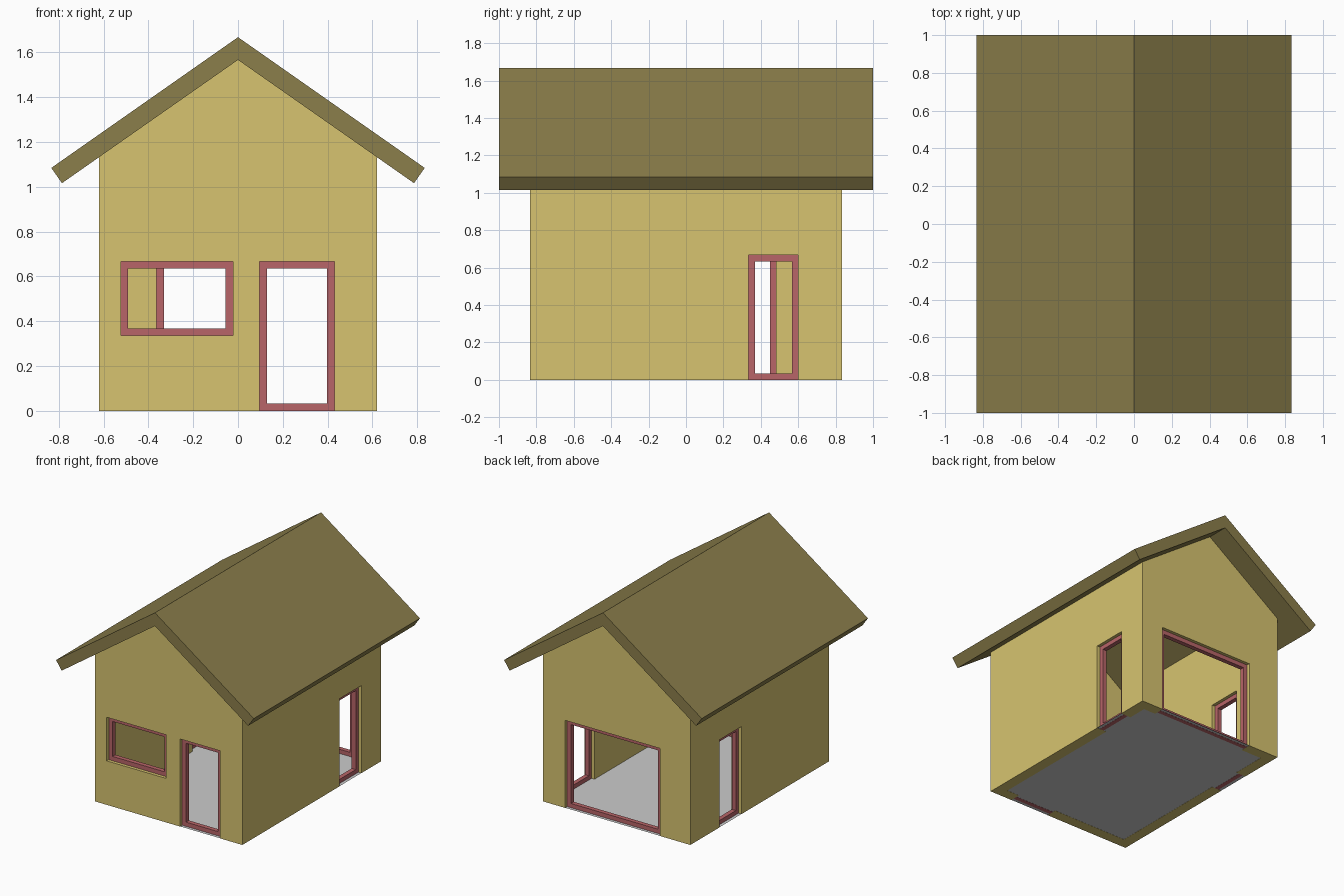
import bpy, bmesh, math

if "Cube" in bpy.data.objects:
    bpy.data.objects.remove(bpy.data.objects["Cube"])

WX, WY = 0.62, 0.833          # outer half sizes of the walls
T = 0.083                     # wall thickness
FW, FD = 0.033, 0.034         # frame bar width and depth
SLOPE = math.radians(35)
RIDGE, EAVE, ROOF_T = 1.667, 0.833, 0.083
UNDER = RIDGE - ROOF_T / math.cos(SLOPE)   # underside of the ridge


def material(name, rgb):
    m = bpy.data.materials.new(name)
    m.diffuse_color = (*rgb, 1)
    m.use_nodes = True
    m.node_tree.nodes["Principled BSDF"].inputs["Base Color"].default_value = m.diffuse_color
    return m


WALL = material("wall_yellow", (0.68, 0.55, 0.16))
ROOF = material("roof_brown", (0.26, 0.21, 0.07))
TRIM = material("frame_red", (0.48, 0.13, 0.14))


def finish(name, bm, mat=None):
    bmesh.ops.recalc_face_normals(bm, faces=bm.faces)
    me = bpy.data.meshes.new(name)
    bm.to_mesh(me)
    bm.free()
    ob = bpy.data.objects.new(name, me)
    bpy.context.collection.objects.link(ob)
    if mat:
        me.materials.append(mat)
    return ob


def prism(name, profile, half, mat=None):
    """Extrude an x/z profile along y from -half to half."""
    bm = bmesh.new()
    face = bm.faces.new([bm.verts.new((x, -half, z)) for x, z in profile])
    new = bmesh.ops.extrude_face_region(bm, geom=[face])["geom"]
    bmesh.ops.translate(bm, vec=(0, 2 * half, 0),
                        verts=[g for g in new if isinstance(g, bmesh.types.BMVert)])
    return finish(name, bm, mat)


def box(name, lo, hi):
    bm = bmesh.new()
    bmesh.ops.create_cube(bm, size=1)
    for v in bm.verts:
        v.co = [(a + b) / 2 + c * (b - a) for a, b, c in zip(lo, hi, v.co)]
    return finish(name, bm)


def cut(ob, cutter):
    """Subtract the cutter from the object and delete the cutter."""
    mod = ob.modifiers.new("cut", "BOOLEAN")
    mod.operation, mod.solver, mod.object = "DIFFERENCE", "EXACT", cutter
    bpy.context.view_layer.update()
    dg = bpy.context.evaluated_depsgraph_get()
    me = bpy.data.meshes.new_from_object(ob.evaluated_get(dg))
    ob.modifiers.clear()
    ob.data = me
    bpy.data.objects.remove(cutter)


def frame(name, axis, pos, u0, u1, z0, z1):
    """Rectangular ring frame centred in the wall thickness."""
    def corners(i):
        return [(u0 + i, z0 + i), (u1 - i, z0 + i), (u1 - i, z1 - i), (u0 + i, z1 - i)]
    bm = bmesh.new()
    loops = []
    for inset, d in ((0, -1), (FW, -1), (FW, 1), (0, 1)):
        p = pos + d * FD / 2
        loops.append([bm.verts.new((u, p, z) if axis == "y" else (p, u, z))
                      for u, z in corners(inset)])
    for a, b in zip(loops, loops[1:] + loops[:1]):
        for i in range(4):
            j = (i + 1) % 4
            bm.faces.new((a[i], a[j], b[j], b[i]))
    return finish(name, bm, TRIM)


# Walls: gabled shell, hollow up to the roof
eave_z = UNDER - WX * math.tan(SLOPE)
walls = prism("walls", [(-WX, 0), (WX, 0), (WX, eave_z), (0, UNDER), (-WX, eave_z)], WY, WALL)
cut(walls, box("room_cutter", (-WX + T, -WY + T, -1), (WX - T, WY - T, 3)))

# Openings with their frames: wall axis, side, range along wall, height range
openings = {
    "front_window": ("y", -1, -0.523, -0.022, 0.335, 0.667),
    "front_door": ("y", -1, 0.096, 0.43, 0, 0.667),
    "back_door": ("y", 1, -0.363, 0.435, 0, 0.667),
    "right_door": ("x", 1, 0.335, 0.60, 0, 0.667),
    "left_door": ("x", -1, 0.217, 0.482, 0, 0.667),
}
for name, (axis, side, u0, u1, z0, z1) in openings.items():
    pos = side * ((WY if axis == "y" else WX) - T / 2)
    zc = z0 if z0 > 0 else -0.1
    if axis == "y":
        cutter = box("cutter", (u0, pos - 0.1, zc), (u1, pos + 0.1, z1))
    else:
        cutter = box("cutter", (pos - 0.1, u0, zc), (pos + 0.1, u1, z1))
    cut(walls, cutter)
    frame(name + "_frame", axis, pos, u0, u1, z0, z1)

# Roof: one chevron with square-cut eaves
ez = RIDGE - EAVE * math.tan(SLOPE)
bx, bz = EAVE - ROOF_T * math.sin(SLOPE), ez - ROOF_T * math.cos(SLOPE)
prism("roof", [(0, RIDGE), (EAVE, ez), (bx, bz), (0, UNDER), (-bx, bz), (-EAVE, ez)], 1.0, ROOF)

# Floor: flat sheet over the whole footprint
bm = bmesh.new()
bm.faces.new([bm.verts.new((sx * WX, sy * WY, 0.001))
              for sx, sy in ((-1, -1), (1, -1), (1, 1), (-1, 1))])
floor = finish("floor", bm)
